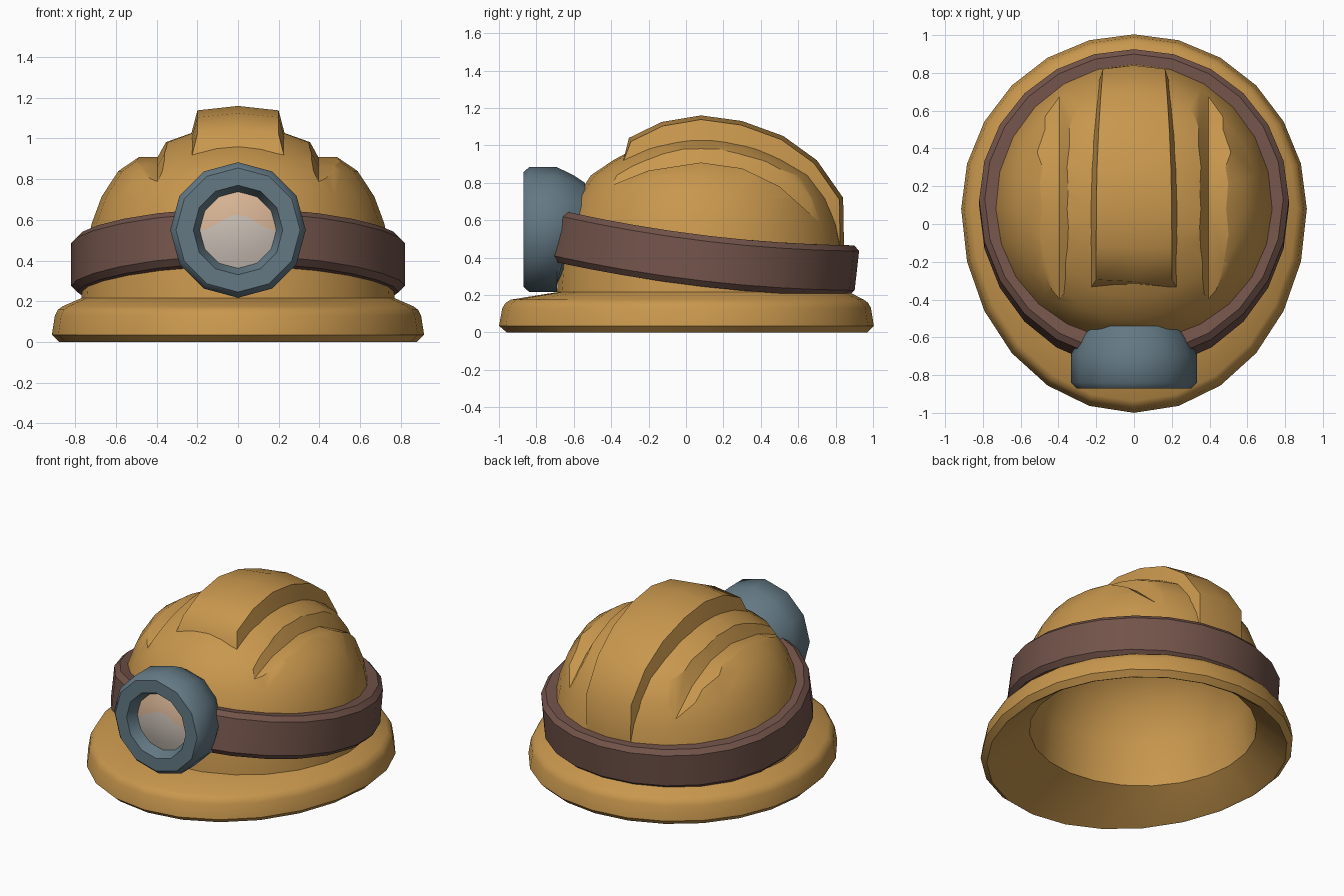
import bpy, bmesh, math

if "Cube" in bpy.data.objects:
    bpy.data.objects.remove(bpy.data.objects["Cube"])

def material(name, rgb):
    m = bpy.data.materials.new(name)
    m.diffuse_color = (*rgb, 1)
    m.use_nodes = True
    m.node_tree.nodes["Principled BSDF"].inputs["Base Color"].default_value = m.diffuse_color
    return m

GOLD = material("helmet_gold", (0.58, 0.31, 0.075))
BROWN = material("leather_brown", (0.17, 0.088, 0.068))
STEEL = material("lamp_blue_grey", (0.125, 0.19, 0.23))
PEACH = material("lens_peach", (0.70, 0.47, 0.31))
PALE = material("lens_pale_grey", (0.60, 0.53, 0.47))
CY = 0.08  # dome centre in y

def skin(name, rows, mats, close_rows=False, close_cols=False, caps=False, rule=None):
    """Bridge rows of points with quads into one object."""
    bm = bmesh.new()
    vs = [[bm.verts.new(p) for p in row] for row in rows]
    n, m = len(vs), len(vs[0])
    for i in range(n if close_rows else n - 1):
        for j in range(m if close_cols else m - 1):
            a, b = vs[i], vs[(i + 1) % n]
            k = (j + 1) % m
            f = bm.faces.new((a[j], a[k], b[k], b[j]))
            if rule:
                f.material_index = rule(i, j)
    if caps:
        bm.faces.new(vs[0])
        bm.faces.new(vs[-1])
    bmesh.ops.remove_doubles(bm, verts=bm.verts, dist=1e-5)
    bmesh.ops.recalc_face_normals(bm, faces=bm.faces)
    me = bpy.data.meshes.new(name)
    bm.to_mesh(me)
    bm.free()
    for mat in mats:
        me.materials.append(mat)
    ob = bpy.data.objects.new(name, me)
    bpy.context.collection.objects.link(ob)
    return ob

def lathe(name, profile, seg, place, mat, closed=False):
    rows = [[place(r, 2 * math.pi * s / seg, h) for s in range(seg)] for r, h in profile]
    return skin(name, rows, [mat], close_rows=closed, close_cols=True)

def activate(ob):
    bpy.ops.object.select_all(action='DESELECT')
    ob.select_set(True)
    bpy.context.view_layer.objects.active = ob

def smooth(ob, deg=30):
    activate(ob)
    bpy.ops.object.shade_smooth_by_angle(angle=math.radians(deg))

# Hollow shell with brim; the brim reaches further at the front
def place_shell(r, a, z):
    x, y = r * math.sin(a), r * math.cos(a)
    if r > 0.8:
        y *= 1.18 if y < 0 else 1.01
    elif y > 0:
        y *= 1.03
    return (x, CY + y, z)

shell_profile = [
    (0, 1.06), (0.22, 1.03), (0.36, 0.98), (0.47, 0.92), (0.588, 0.84), (0.67, 0.715),
    (0.72, 0.58), (0.755, 0.40), (0.77, 0.215),                     # dome
    (0.862, 0.175), (0.885, 0.158), (0.90, 0.13), (0.915, 0.035), (0.88, 0.0),  # brim
    (0.86, 0.01), (0.69, 0.14),                                     # underside
    (0.67, 0.42), (0.58, 0.63), (0.42, 0.79), (0.22, 0.87), (0, 0.90)]
shell = lathe("helmet_shell", shell_profile, 24, place_shell, GOLD)

# Stepped grooves cut either side of the central ridge
foot = [(-0.58, 0.71), (-0.45, 0.765), (-0.2, 0.865), (0.08, 0.908), (0.3, 0.877),
        (0.5, 0.78), (0.69, 0.61), (0.8, 0.48)]
for side in (-1, 1):
    rows = [[(side * x, y, z + h) for x, h in
             ((0.395, 0), (0.62, 0), (0.62, 0.25), (0.285, 0.2))] for y, z in foot]
    cutter = skin("groove_cutter", rows, [GOLD], close_cols=True, caps=True)
    cutter.hide_render = True
    mod = shell.modifiers.new("groove", 'BOOLEAN')
    mod.operation = 'DIFFERENCE'
    mod.solver = 'EXACT'
    mod.object = cutter
    activate(shell)
    bpy.ops.object.modifier_apply(modifier=mod.name)
    bpy.data.objects.remove(cutter)
smooth(shell, 27)

# Central ridge over the crown
path = [(-0.305, 1.04), (-0.13, 1.125), (0.08, 1.16), (0.30, 1.13), (0.52, 1.05),
        (0.70, 0.92), (0.84, 0.72), (0.845, 0.45)]
rows = []
for i, (y, z) in enumerate(path):
    w = 0.2 - 0.035 * max(0, y) ** 2 / 0.7
    by, bz = CY + (y - CY) * 0.85, 0.3 + (z - 0.3) * 0.84
    if i == 0:
        by, bz = -0.34, 0.90
    dy, dz = y - CY, z - 0.3
    k = 1 - 0.022 / math.hypot(dy, dz)       # edges sit lower than the middle
    ey, ez = CY + dy * k, 0.3 + dz * k
    rows.append([(-w - 0.03, by, bz), (-w, ey, ez), (0, y, z), (w, ey, ez), (w + 0.03, by, bz)])
smooth(skin("crown_ridge", rows, [GOLD], close_cols=True, caps=True), 58)

# Leather band, higher at the front and curving down to the back
def place_band(r, a, h):
    x, t = r * math.sin(a), r * math.cos(a)
    t *= 1.045 if t < 0 else 0.98
    return (x, 0.11 + t + h * (0.16 - 0.06 * t), 0.38 - 0.116 * t + 0.067 * t * t + h)

band = lathe("head_band", [(0.70, -0.135), (0.79, -0.135), (0.82, -0.105), (0.82, 0.105),
                           (0.79, 0.135), (0.70, 0.135)], 24, place_band, BROWN, closed=True)
smooth(band)

# Lamp housing with recessed front; its back leans with the dome
LZ = 0.55
def place_lamp(r, a, y):
    if y > -0.65:
        y -= 0.1 * max(0, -math.cos(a))
    return (r * math.sin(a), y, LZ + r * math.cos(a))

lamp = lathe("lamp_housing", [(0, -0.64), (0.16, -0.63), (0.25, -0.54), (0.29, -0.60),
                              (0.333, -0.69), (0.333, -0.84), (0.305, -0.87), (0.22, -0.87),
                              (0.188, -0.80), (0, -0.79)], 12, place_lamp, STEEL)
smooth(lamp, 45)

# Lens, slightly domed, two colours split along a wave
R, N, H = 0.187, 24, 4
rows = []
for i in range(N + 1):
    x = -R * math.cos(math.pi * i / N)
    half = math.sqrt(max(0, R * R - x * x))
    mid = min(half, 0.037 * (1 + math.cos(math.pi * x / R)))
    zs = [-half + (mid + half) * j / H for j in range(H)]
    zs += [mid + (half - mid) * j / H for j in range(H + 1)]
    rows.append([(x, -0.80 - 0.03 * (1 - (x * x + z * z) / R ** 2), LZ + z) for z in zs])
lens = skin("lamp_lens", rows, [PALE, PEACH], rule=lambda i, j: int(j >= H))
# make the open lens face forward
if sum(p.normal.y for p in lens.data.polygons) > 0:
    lens.data.flip_normals()
smooth(lens)
